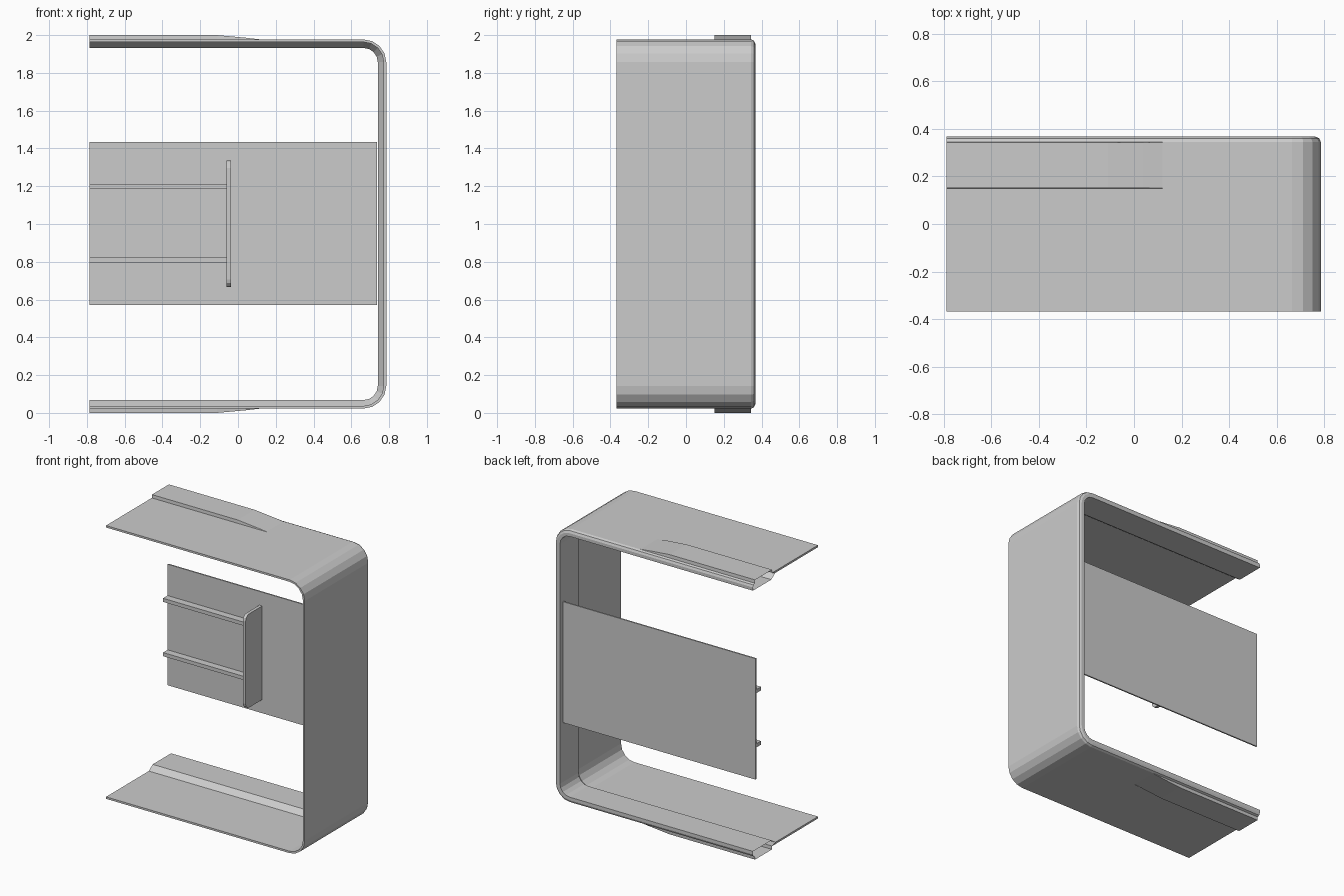
import bpy, bmesh, math
from mathutils import Vector

if "Cube" in bpy.data.objects:
    bpy.data.objects.remove(bpy.data.objects["Cube"])

grey = bpy.data.materials.new("light grey")
grey.use_nodes = True
colour = (0.6, 0.6, 0.6, 1)
grey.diffuse_color = colour
grey.node_tree.nodes["Principled BSDF"].inputs["Base Color"].default_value = colour

LEFT, RIGHT, HALF, RADIUS = -0.787, 0.785, 0.977, 0.12
LIFT = 0.023


def finish(name, bm):
    bmesh.ops.recalc_face_normals(bm, faces=bm.faces)
    mesh = bpy.data.meshes.new(name)
    bm.to_mesh(mesh)
    bm.free()
    mesh.materials.append(grey)
    obj = bpy.data.objects.new(name, mesh)
    bpy.context.collection.objects.link(obj)
    return obj


def box(name, x, y, z, round_front=0):
    bm = bmesh.new()
    bmesh.ops.create_cube(bm, size=1)
    for v in bm.verts:
        for i, (lo, hi) in enumerate((x, y, z)):
            v.co[i] = lo if v.co[i] < 0 else hi
    if round_front:
        edges = [e for e in bm.edges
                 if all(abs(v.co.y - y[0]) < 1e-5 for v in e.verts)
                 and abs(e.verts[0].co.z - e.verts[1].co.z) < 1e-5]
        bmesh.ops.bevel(bm, geom=edges, offset=round_front, segments=3,
                        profile=0.5, affect='EDGES')
    return finish(name, bm)


def section(bulge):
    """Wall cross-section as (depth y, distance inward from the outer face)."""
    return [(-0.367, 0), (0.15, 0), (0.152, -bulge), (0.343, -bulge),
            (0.345, 0), (0.36, 0.007), (0.367, 0.022), (0.367, 0.045),
            (0.16, 0.045), (0.116, 0.014), (-0.367, 0.014)]


# Stations along the upper half: origin, outward normal, bulge height
stations = [(Vector((x, 0, HALF)), Vector((0, 0, 1)), b)
            for x, b in ((LEFT, LIFT), (-0.11, LIFT), (0.04, LIFT * 0.4), (0.12, 0))]
for i in range(5):
    a = math.radians(90 - 22.5 * i)
    n = Vector((math.cos(a), 0, math.sin(a)))
    centre = Vector((RIGHT - RADIUS, 0, HALF - RADIUS))
    stations.append((centre + n * RADIUS, n, 0))

# Lower half mirrors the upper half
flip = Vector((1, 1, -1))
stations += [(p * flip, n * flip, b) for p, n, b in reversed(stations)]

# Wrap-around casing with a hollow thickened rear rim
bm = bmesh.new()
rings = [[bm.verts.new(p - n * d + Vector((0, y, 1))) for y, d in section(b)]
         for p, n, b in stations]
for r, s in zip(rings, rings[1:]):
    for i in range(len(r)):
        j = (i + 1) % len(r)
        bm.faces.new((r[i], r[j], s[j], s[i]))
for r in (rings[0], rings[-1]):
    bm.faces.new((r[0], r[1], r[9], r[10]))
finish("casing_shell", bm)

# Rear panel and its ribs
box("rear_panel", (LEFT, 0.737), (0.328, 0.338), (0.57, 1.435))
box("upright_rib", (-0.06, -0.038), (0.14, 0.33), (0.667, 1.337), 0.04)
for name, z in (("lower_rail", 0.81), ("upper_rail", 1.198)):
    box(name, (LEFT, -0.058), (0.277, 0.33), (z - 0.013, z + 0.013))
